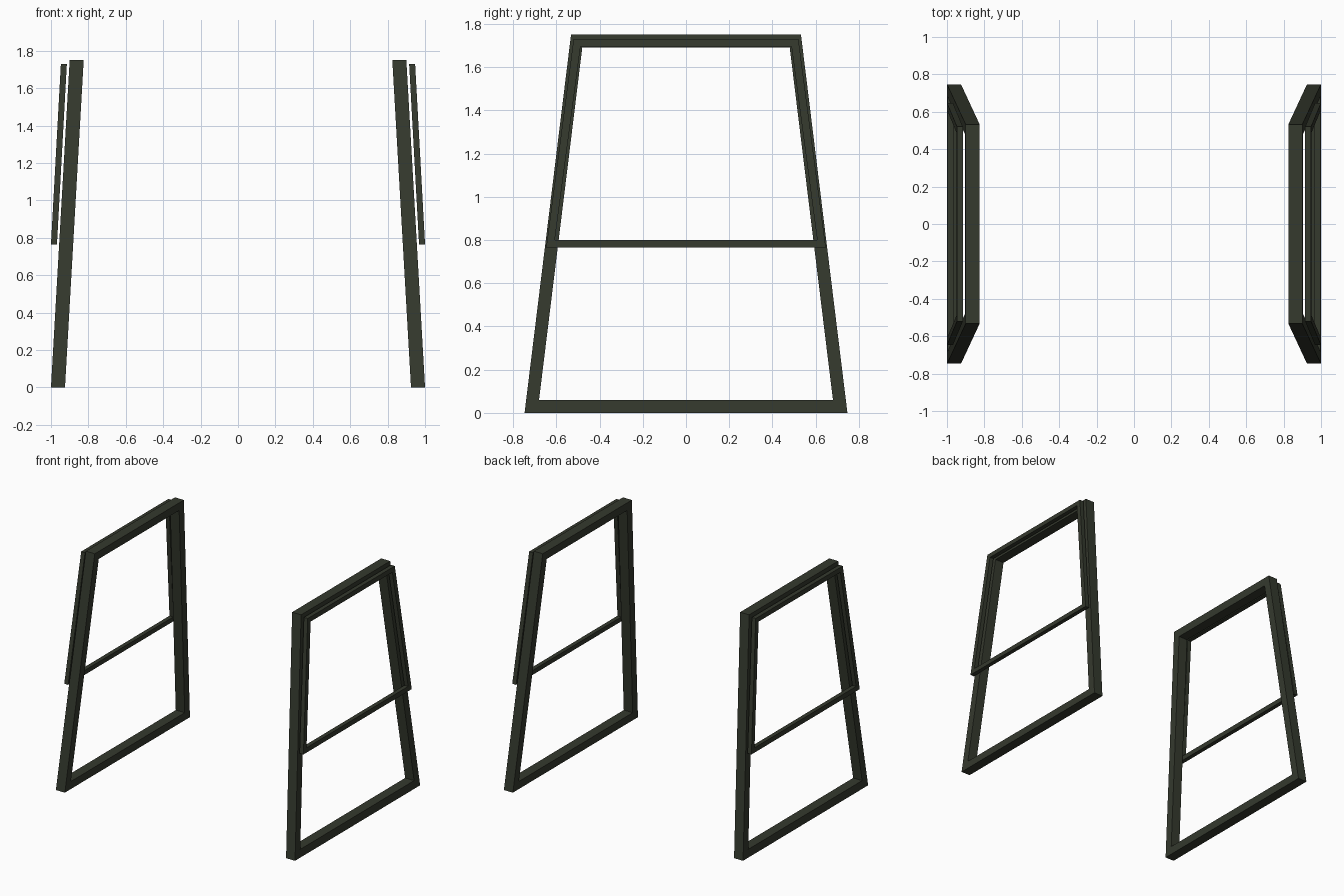
import bpy
import bmesh

cube = bpy.data.objects.get("Cube")
if cube:
    bpy.data.objects.remove(cube, do_unlink=True)

# Dark olive paint
paint = bpy.data.materials.new("dark_olive_paint")
paint.use_nodes = True
colour = (0.035, 0.041, 0.027, 1)
paint.diffuse_color = colour
paint.node_tree.nodes["Principled BSDF"].inputs["Base Color"].default_value = colour


def trapezoid(z_low, z_high, y_low, y_high):
    return [(-y_low, z_low), (y_low, z_low), (y_high, z_high), (-y_high, z_high)]


def leaning_frame(name, side, outer, inner, x_low, x_high, depth):
    """Trapezoid frame whose outward face leans from x_low to x_high."""
    z_low, z_high = outer[0][1], outer[2][1]
    bm = bmesh.new()

    def loop(points, inset):
        verts = []
        for y, z in points:
            x = x_low + (x_high - x_low) * (z - z_low) / (z_high - z_low) - inset
            verts.append(bm.verts.new((side * x, y, z)))
        return verts

    rings = [loop(outer, 0), loop(inner, 0), loop(inner, depth), loop(outer, depth)]
    for a, b in zip(rings, rings[1:] + rings[:1]):
        for i in range(4):
            j = (i + 1) % 4
            bm.faces.new((a[i], a[j], b[j], b[i]))
    bmesh.ops.recalc_face_normals(bm, faces=bm.faces)
    mesh = bpy.data.meshes.new(name)
    bm.to_mesh(mesh)
    bm.free()
    mesh.materials.append(paint)
    bpy.context.collection.objects.link(bpy.data.objects.new(name, mesh))


for label, side in (("left", 1), ("right", -1)):
    # Main door frame
    leaning_frame(label + "_door_frame", side,
                  trapezoid(0, 1.75, 0.747, 0.532),
                  trapezoid(0.06, 1.69, 0.68, 0.48),
                  1.0, 0.9, 0.075)
    # Thin outer window frame
    leaning_frame(label + "_window_frame", side,
                  trapezoid(0.765, 1.73, 0.647, 0.52),
                  trapezoid(0.8, 1.695, 0.607, 0.488),
                  1.0, 0.947, 0.032)
